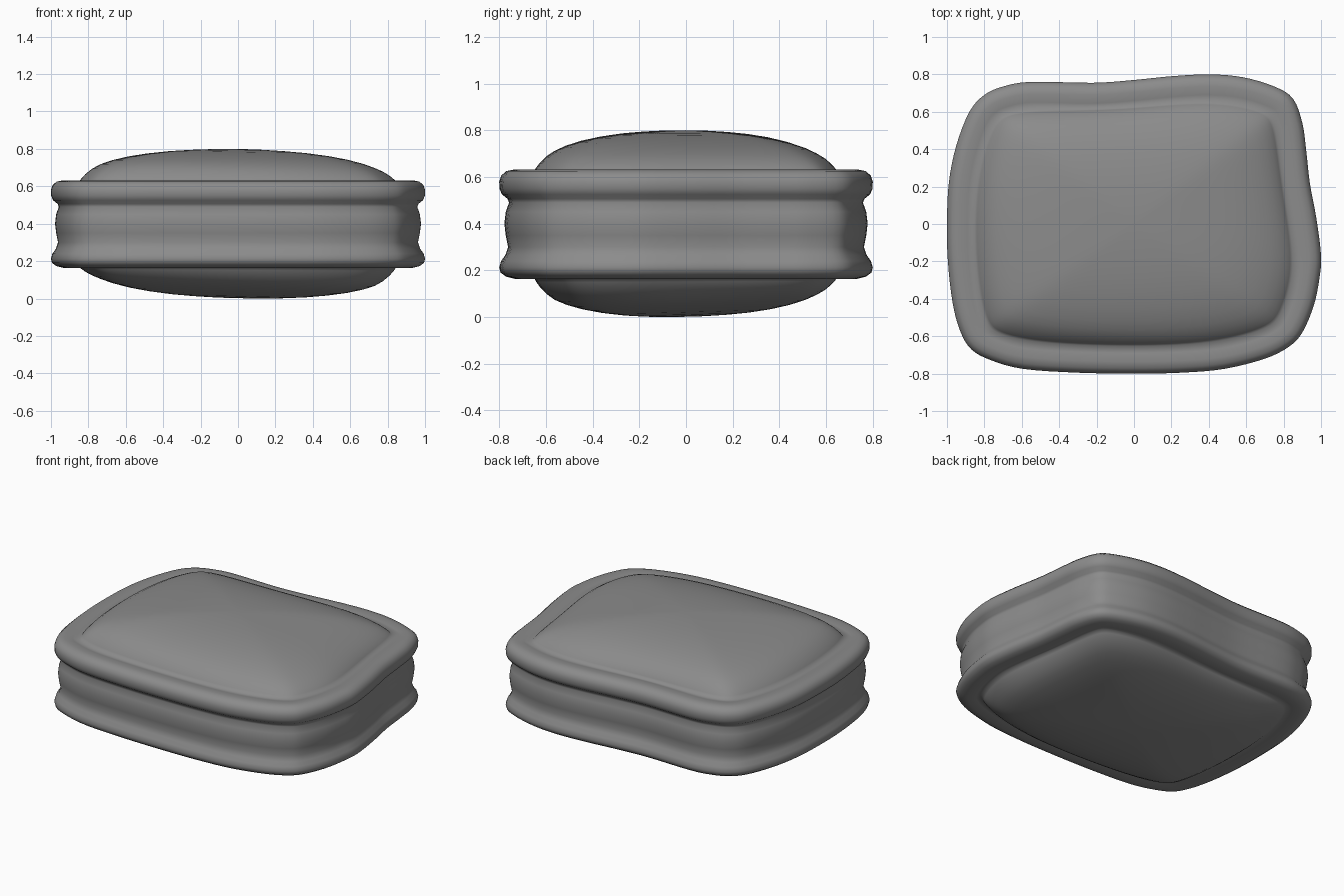
import bpy, bmesh
from mathutils import Vector

if "Cube" in bpy.data.objects:
    bpy.data.objects.remove(bpy.data.objects["Cube"])

# Plan outline of the cushion, counter-clockwise from the middle of the front
OUTLINE = [(0, -.80), (.25, -.795), (.48, -.775), (.70, -.72), (.83, -.655), (.90, -.58),
           (.96, -.44), (.99, -.30), (1.0, -.17), (.975, .03), (.94, .22), (.92, .40),
           (.90, .54), (.85, .67), (.75, .735), (.58, .785), (.40, .80), (.20, .79),
           (0, .77), (-.22, .755), (-.55, .76), (-.70, .735), (-.80, .69), (-.88, .60),
           (-.95, .42), (-.99, .22), (-1.0, 0), (-.995, -.20), (-.97, -.42), (-.93, -.57),
           (-.87, -.67), (-.76, -.73), (-.59, -.775), (-.30, -.795)]

# Side section (inset, z): lower piping, softly bulging wall, upper piping
SIDE = [(.12, .168), (.07, .163), (.03, .173), (.006, .19), (0, .213),
        (.008, .24), (.026, .265), (.038, .30), (.028, .35), (.022, .40), (.028, .45),
        (.042, .49), (.036, .506), (.012, .525), (.001, .55), (0, .58), (.008, .605),
        (.03, .625), (.065, .632), (.11, .627)]

# Puffed panel section (scale of the inner outline, rise)
DOME = [(1, 0), (.985, .1), (.96, .22), (.92, .36), (.87, .48), (.80, .60), (.70, .72),
        (.58, .82), (.44, .90), (.30, .95), (.15, .985)]


def smooth_loop(pts, steps):
    n, out = len(pts), []
    for i in range(n):
        a, b, c, d = (Vector(pts[(i + k) % n]) for k in (-1, 0, 1, 2))
        for s in range(steps):
            t = s / steps
            out.append(b + .5 * t * (c - a) + t * t * (a - 2.5 * b + 2 * c - .5 * d)
                       + t ** 3 * (1.5 * (b - c) + .5 * (d - a)))
    return out


def relax(loop, times):
    n = len(loop)
    for _ in range(times):
        loop = [loop[i] * .5 + (loop[i - 1] + loop[(i + 1) % n]) * .25 for i in range(n)]
    return loop


def inset(loop, d):
    n, out = len(loop), []
    for i, p in enumerate(loop):
        t = (loop[(i + 3) % n] - loop[i - 3]).normalized()
        out.append(p + Vector((-t.y, t.x)) * d)
    return out


def panel_rings(edge, z0, rise, tilt_x, tilt_y):
    rings = []
    for s, r in DOME:
        rings.append([(p.x * s, p.y * s,
                       z0 + rise * r + min(1, r * 2) * (tilt_x * p.x + tilt_y * p.y) * s)
                      for p in edge])
        edge = relax(edge, 5)   # corners get rounder towards the middle
    return rings


base = smooth_loop(OUTLINE, 4)
side = [[(p.x, p.y, z) for p in inset(base, d)] for d, z in SIDE]
panel_edge = relax(inset(base, .145), 14)
bottom = panel_rings(panel_edge, .172, -.17, -.025, .025)
top = panel_rings(panel_edge, .621, .179, -.015, -.005)
rings = bottom[::-1] + side + top

# Loft the whole cushion and close both panels
bm = bmesh.new()
loops = [[bm.verts.new(co) for co in ring] for ring in rings]
n = len(base)
for lo, hi in zip(loops, loops[1:]):
    for i in range(n):
        j = (i + 1) % n
        bm.faces.new((lo[i], lo[j], hi[j], hi[i]))
for loop, z in ((loops[0], .003), (loops[-1], .8)):
    centre = bm.verts.new((0, 0, z))
    for i in range(n):
        bm.faces.new((loop[i], loop[(i + 1) % n], centre))
bmesh.ops.recalc_face_normals(bm, faces=bm.faces)
for f in bm.faces:
    f.smooth = True
mesh = bpy.data.meshes.new("cushion")
bm.to_mesh(mesh)
bm.free()
cushion = bpy.data.objects.new("cushion", mesh)
bpy.context.collection.objects.link(cushion)

# Dark grey fabric
fabric = bpy.data.materials.new("dark_grey_fabric")
fabric.diffuse_color = (.26, .26, .26, 1)
fabric.use_nodes = True
fabric.node_tree.nodes["Principled BSDF"].inputs["Base Color"].default_value = fabric.diffuse_color
mesh.materials.append(fabric)
